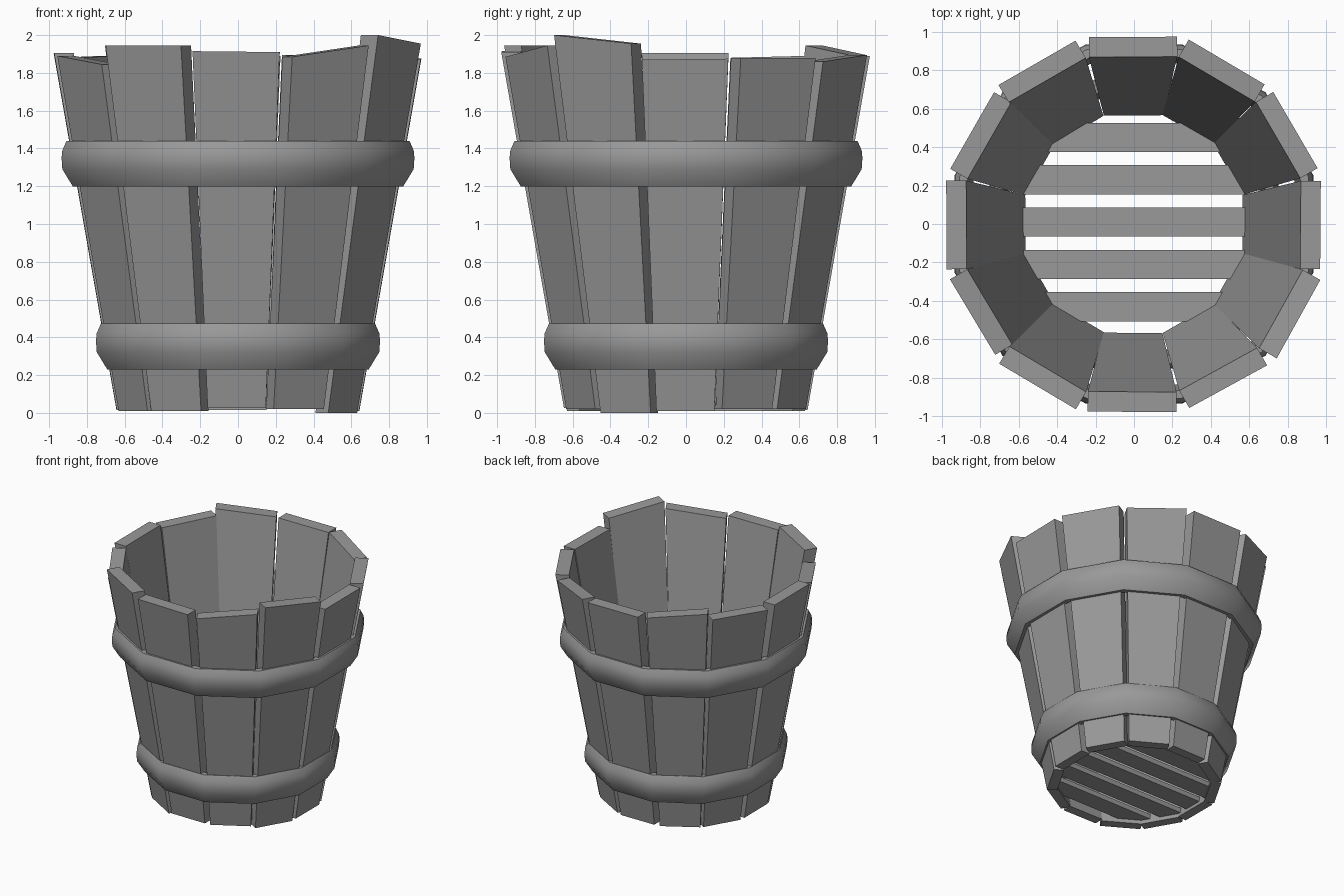
import bpy, bmesh, math

if "Cube" in bpy.data.objects:
    bpy.data.objects.remove(bpy.data.objects["Cube"])

# Dark grey shared by all parts
grey = bpy.data.materials.new("dark_grey")
grey.diffuse_color = (0.32, 0.32, 0.32, 1)
grey.use_nodes = True
grey.node_tree.nodes["Principled BSDF"].inputs["Base Color"].default_value = grey.diffuse_color


def make_object(name, bm):
    bmesh.ops.recalc_face_normals(bm, faces=bm.faces[:])
    mesh = bpy.data.meshes.new(name)
    bm.to_mesh(mesh)
    bm.free()
    mesh.materials.append(grey)
    obj = bpy.data.objects.new(name, mesh)
    bpy.context.collection.objects.link(obj)
    return obj


def prism(name, bottom, top):
    """Closed solid between two matching loops."""
    bm = bmesh.new()
    a = [bm.verts.new(p) for p in bottom]
    b = [bm.verts.new(p) for p in top]
    bm.faces.new(a)
    bm.faces.new(b)
    n = len(a)
    for i in range(n):
        j = (i + 1) % n
        bm.faces.new((a[i], a[j], b[j], b[i]))
    return make_object(name, bm)


# Staves: angle, top height at clockwise / counter-clockwise end, bottom height, twist
staves = [
    (0, 1.87, 1.875, 0.01, -0.3), (30, 1.88, 1.88, 0.02, 0.2),
    (60, 1.86, 1.895, 0.02, 0.2), (90, 1.89, 1.89, 0.015, 0.3),
    (120, 1.895, 1.945, 0.01, 1.0), (150, 1.89, 1.88, 0.01, 0),
    (180, 1.905, 1.905, 0.015, 0.3), (210, 1.89, 1.845, 0.01, 0),
    (240, 1.945, 1.945, 0.01, -0.7), (270, 1.915, 1.91, 0.025, -0.6),
    (300, 1.885, 1.945, 0.02, 0), (330, 2.0, 1.955, 0.0, 0),
]


def stave(i, angle, z_cw, z_ccw, z_bot, twist):
    t = math.radians(angle + twist)
    c, s = math.cos(t), math.sin(t)

    def point(z, side, inner):
        f = z / 1.9
        r = (0.562 + 0.308 * f) if inner else (0.64 + 0.334 * f)
        w = side * (0.153 + 0.077 * f)
        return (r * c - w * s, r * s + w * c, z)

    corners = [(-1, False), (1, False), (1, True), (-1, True)]
    bottom = [point(z_bot, sd, inn) for sd, inn in corners]
    top = [point(z_cw if sd < 0 else z_ccw, sd, inn) for sd, inn in corners]
    prism(f"stave_{i + 1}", bottom, top)


for i, data in enumerate(staves):
    stave(i, *data)


# Hoops: bulged profile (apothem, z) swept round twelve sides, corners at stave joints
def hoop(name, profile):
    bm = bmesh.new()
    rings = []
    for k in range(12):
        t = math.radians(15 + 30 * k)
        q = 1 / math.cos(math.radians(15))
        rings.append([bm.verts.new((r * q * math.cos(t), r * q * math.sin(t), z))
                      for r, z in profile])
    n = len(profile)
    for k in range(12):
        a, b = rings[k], rings[(k + 1) % 12]
        for i in range(n):
            j = (i + 1) % n
            bm.faces.new((a[i], b[i], b[j], a[j]))
    obj = make_object(name, bm)
    bpy.context.view_layer.objects.active = obj
    obj.select_set(True)
    bpy.ops.object.shade_smooth_by_angle(angle=math.radians(50))
    obj.select_set(False)


def hoop_profile(r, z):
    return [(r - 0.10, z - 0.122), (r - 0.06, z - 0.122), (r - 0.004, z - 0.03),
            (r, z + 0.03), (r - 0.004, z + 0.07), (r - 0.026, z + 0.12),
            (r - 0.07, z + 0.12)]


hoop("upper_hoop", hoop_profile(0.934, 1.32))
hoop("lower_hoop", hoop_profile(0.752, 0.352))

# Floor slats, ends trimmed to the round inside
for i in range(5):
    y = 0.45 - 0.22 * i
    lo, hi = y - 0.076, y + 0.076
    xl, xh = (math.sqrt(0.61 ** 2 - v * v) for v in (lo, hi))
    loop = [(-xl, lo), (xl, lo), (xh, hi), (-xh, hi)]
    prism(f"floor_slat_{i + 1}", [(x, v, 0.045) for x, v in loop],
          [(x, v, 0.085) for x, v in loop])
